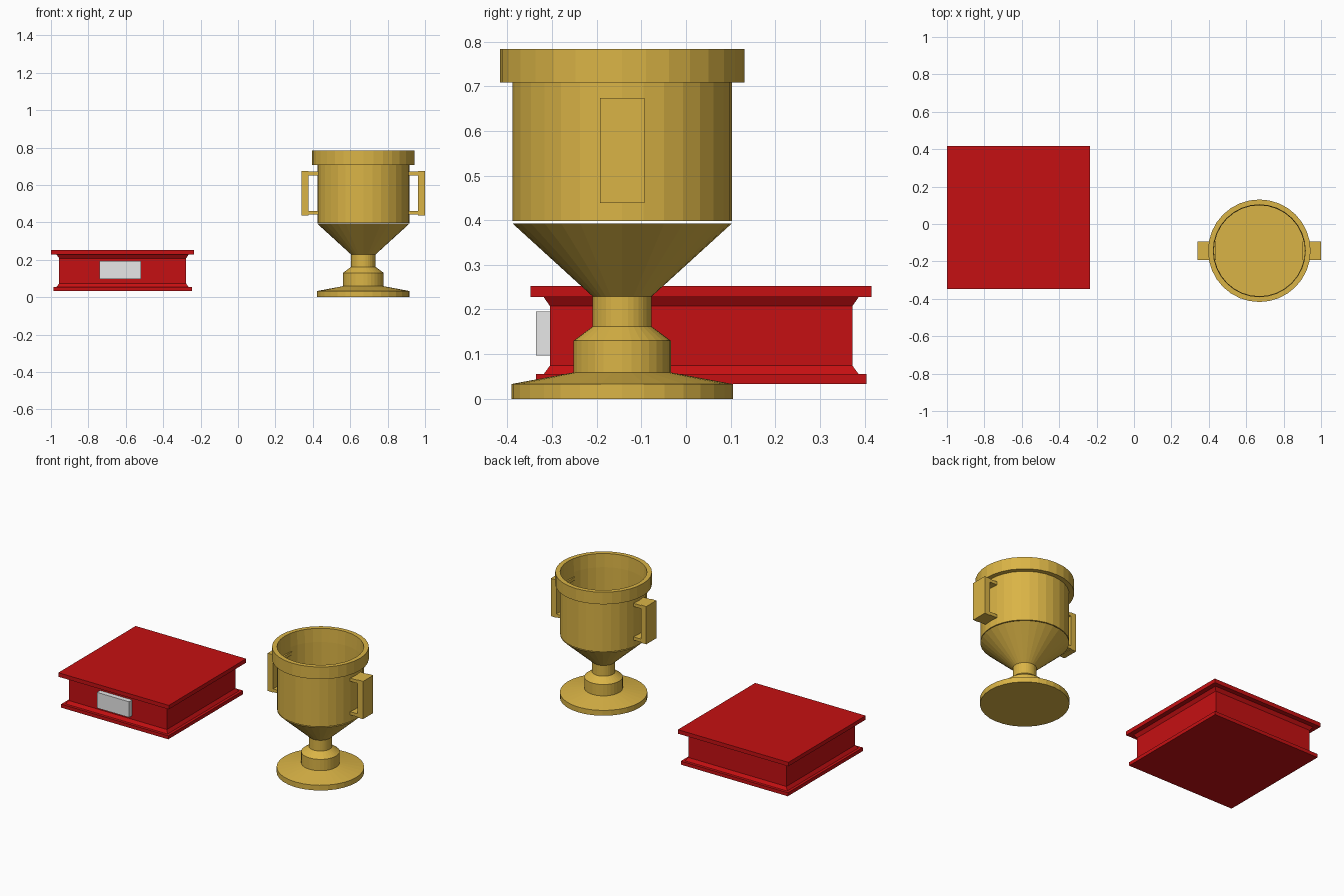
import bpy, bmesh, math

if "Cube" in bpy.data.objects:
    bpy.data.objects.remove(bpy.data.objects["Cube"])


def material(name, rgb):
    m = bpy.data.materials.new(name)
    m.diffuse_color = (*rgb, 1)
    m.use_nodes = True
    m.node_tree.nodes["Principled BSDF"].inputs["Base Color"].default_value = m.diffuse_color
    return m


GOLD = material("gold", (0.70, 0.455, 0.061))
RED = material("red", (0.56, 0.005, 0.006))
SILVER = material("silver", (0.80, 0.80, 0.80))


def finish(name, bm, mat):
    bmesh.ops.recalc_face_normals(bm, faces=bm.faces)
    me = bpy.data.meshes.new(name)
    bm.to_mesh(me)
    bm.free()
    me.materials.append(mat)
    ob = bpy.data.objects.new(name, me)
    bpy.context.collection.objects.link(ob)
    return ob


def stack(name, profile, sides, centre, mat, turn=0.0):
    """Rings of (radius, z) joined in order, capped at both ends."""
    bm = bmesh.new()
    rings = []
    for r, z in profile:
        rings.append([bm.verts.new((centre[0] + r * math.cos(turn + 2 * math.pi * i / sides),
                                    centre[1] + r * math.sin(turn + 2 * math.pi * i / sides), z))
                      for i in range(sides)])
    for a, b in zip(rings, rings[1:]):
        for i in range(sides):
            j = (i + 1) % sides
            bm.faces.new((a[i], a[j], b[j], b[i]))
    bm.faces.new(rings[0])
    bm.faces.new(rings[-1])
    return finish(name, bm, mat)


def add_box(bm, lo, hi):
    vs = bmesh.ops.create_cube(bm, size=1)["verts"]
    for v in vs:
        v.co = [(l + h) / 2 + c * (h - l) for l, h, c in zip(lo, hi, v.co)]


CUP = (0.67, -0.143)
PLINTH = (-0.617, 0.034)

# Cup foot, stem and lower cone
stack("cup_stem", [(0.248, 0), (0.248, 0.033), (0.109, 0.059), (0.109, 0.13),
                   (0.066, 0.162), (0.066, 0.229), (0.246, 0.393)], 32, CUP, GOLD)

# Hollow bowl with a projecting rim, just above the cone
stack("cup_bowl", [(0.246, 0.398), (0.246, 0.708), (0.274, 0.708), (0.274, 0.784),
                   (0.246, 0.784), (0.243, 0.70), (0.243, 0.401)], 32, CUP, GOLD)

# Two square handles
for side, label in ((-1, "left"), (1, "right")):
    bm = bmesh.new()
    for r0, r1, z0, z1 in ((0.292, 0.33, 0.438, 0.674),
                           (0.232, 0.292, 0.651, 0.671),
                           (0.232, 0.292, 0.441, 0.461)):
        xs = sorted((CUP[0] + side * r0, CUP[0] + side * r1))
        add_box(bm, (xs[0], CUP[1] - 0.05, z0), (xs[1], CUP[1] + 0.05, z1))
    finish(label + "_handle", bm, GOLD)

# Square plinth with moulded top and bottom edges
halves = [(0.370, 0.033), (0.370, 0.055), (0.353, 0.055), (0.339, 0.074),
          (0.339, 0.208), (0.353, 0.228), (0.382, 0.228), (0.382, 0.253)]
stack("plinth", [(h * math.sqrt(2), z) for h, z in halves], 4, PLINTH, RED, math.pi / 4)

# Plaque on the plinth front
bm = bmesh.new()
add_box(bm, (-0.74, -0.336, 0.097), (-0.518, -0.30, 0.195))
finish("plaque", bm, SILVER)
